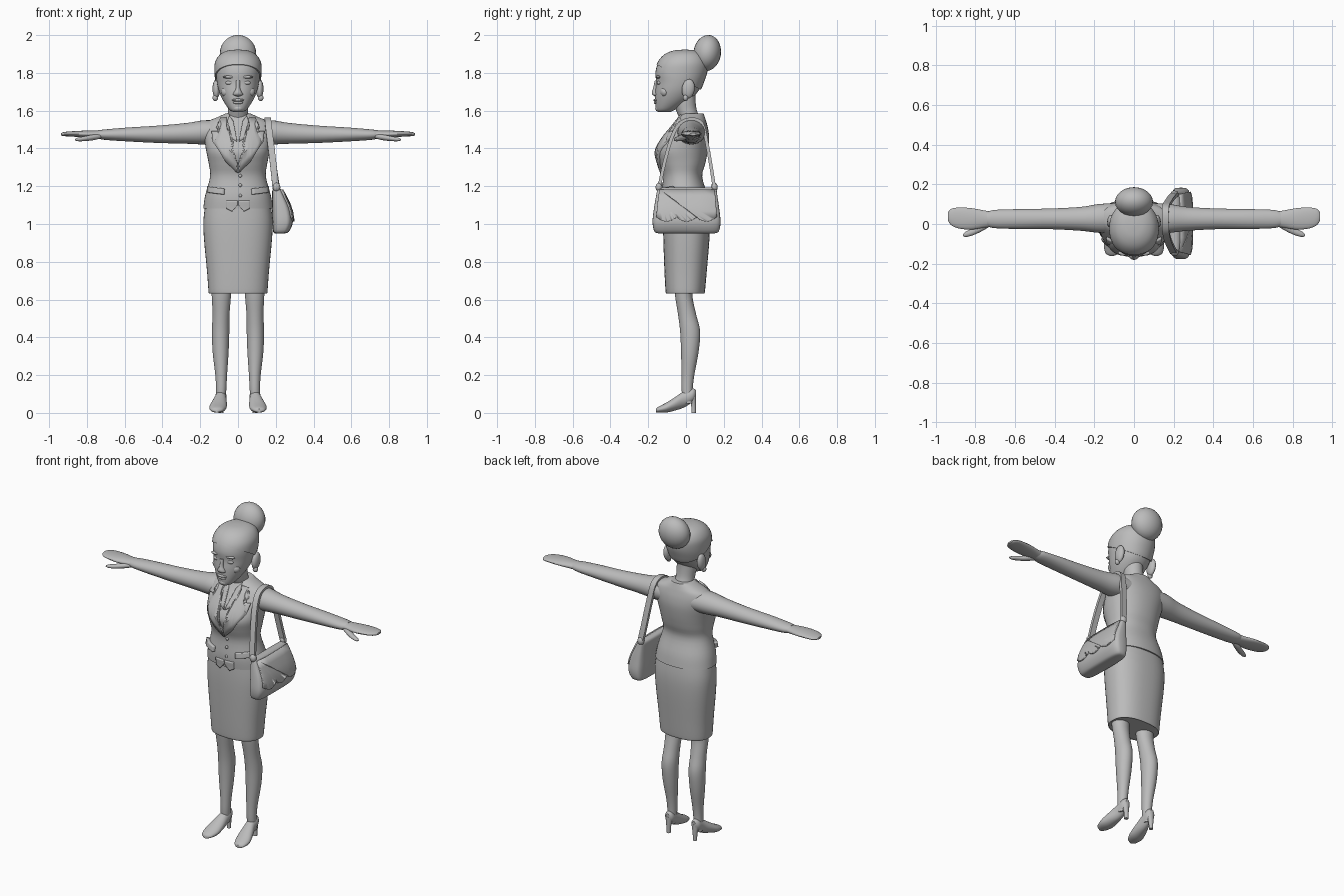
import bpy, bmesh, math
from mathutils import Vector, Matrix
from mathutils.bvhtree import BVHTree

GREY = bpy.data.materials.new("plain_grey")
GREY.diffuse_color = (0.5, 0.5, 0.5, 1)


def finish(name, bm, angle=40):
    bmesh.ops.recalc_face_normals(bm, faces=bm.faces[:])
    me = bpy.data.meshes.new(name)
    bm.to_mesh(me)
    bm.free()
    me.shade_smooth()
    me.set_sharp_from_angle(angle=math.radians(angle))
    me.materials.append(GREY)
    ob = bpy.data.objects.new(name, me)
    bpy.context.collection.objects.link(ob)
    return ob


def spline(rows, steps):
    """Smooth in-between rows through the given ones."""
    out = []
    for i in range(len(rows) - 1):
        a, b, c, d = (rows[max(0, min(len(rows) - 1, i + k))] for k in (-1, 0, 1, 2))
        for s in range(steps):
            t = s / steps
            out.append([0.5 * (2*q + (r-p)*t + (2*p-5*q+4*r-w)*t*t + (3*q-p-3*r+w)*t**3)
                        for p, q, r, w in zip(a, b, c, d)])
    return out + [list(rows[-1])]


def loft(name, axis, rows, n=28, power=2.0, steps=4, sx=1, trim=None):
    """Rows are (position on axis, centre u, centre v, radius u, radius v)."""
    bm = bmesh.new()
    rings = []
    for p, cu, cv, ru, rv in spline(rows, steps):
        ring = []
        for k in range(n):
            a = 2 * math.pi * k / n
            c, s = math.cos(a), math.sin(a)
            u = cu + max(ru, .002) * math.copysign(abs(c) ** (2 / power), c)
            v = cv + max(rv, .002) * math.copysign(abs(s) ** (2 / power), s)
            x, y, z = {'X': (p, u, v), 'Y': (u, p, v), 'Z': (u, v, p)}[axis]
            ring.append(bm.verts.new((x * sx, y, z)))
        rings.append(ring)
    for a, b in zip(rings, rings[1:]):
        for k in range(n):
            bm.faces.new((a[k], a[(k+1) % n], b[(k+1) % n], b[k]))
    bm.faces.new(rings[0])
    bm.faces.new(rings[-1])
    if trim:
        bmesh.ops.bisect_plane(bm, geom=bm.verts[:] + bm.edges[:] + bm.faces[:],
                               plane_co=trim[0], plane_no=trim[1], clear_inner=True)
        bmesh.ops.holes_fill(bm, edges=[e for e in bm.edges if e.is_boundary])
    return finish(name, bm)


def ball(name, centre, radii, tilt=0):
    bm = bmesh.new()
    m = Matrix.Translation(centre) @ Matrix.Rotation(tilt, 4, 'X') @ Matrix.Diagonal((*radii, 1))
    bmesh.ops.create_uvsphere(bm, u_segments=24, v_segments=14, radius=1, matrix=m)
    return finish(name, bm)


def plate(name, target, pts, thick=.018, side='front', cuts=5):
    """Flat outline laid onto the target's surface and thickened."""
    src = bmesh.new()
    src.from_mesh(target.data)
    tree = BVHTree.FromBMesh(src)
    bm = bmesh.new()
    bm.faces.new([bm.verts.new((u, -1, v) if side == 'front' else (1, u, v)) for u, v in pts])
    bmesh.ops.triangulate(bm, faces=bm.faces[:])
    bmesh.ops.subdivide_edges(bm, edges=bm.edges[:], cuts=cuts, use_grid_fill=True)
    d = Vector((0, 1, 0)) if side == 'front' else Vector((-1, 0, 0))
    for v in bm.verts:
        hit = tree.ray_cast(v.co, d)[0]
        if hit is None:
            near = tree.find_nearest(v.co + d * .87)[0]
            hit = Vector((v.co.x, near.y, v.co.z)) if side == 'front' else Vector((near.x, v.co.y, v.co.z))
        v.co = hit
    src.free()
    ob = finish(name, bm)
    mod = ob.modifiers.new("thickness", 'SOLIDIFY')
    mod.thickness, mod.offset = thick, 0
    return ob


# Head, hair and bun
head_rows = [(1.592, 0, -.115, .022, .03), (1.605, 0, -.108, .045, .05), (1.65, 0, -.075, .077, .088),
             (1.70, 0, -.05, .1, .113), (1.75, 0, -.036, .112, .122), (1.80, 0, -.03, .117, .132),
             (1.85, 0, -.022, .114, .126), (1.89, 0, -.015, .09, .1), (1.912, 0, -.01, .05, .058),
             (1.918, 0, -.01, .004, .004)]
head = loft("head", 'Z', head_rows, n=36, power=2.1)
hair_rows = [(z + .005, x, y + .004, rx + .008, ry + .007) for z, x, y, rx, ry in head_rows]
loft("hair", 'Z', hair_rows, n=36, power=2.1, trim=((0, 0, 1.755), (0, .5, .86)))
ball("hair_bun", (0, .112, 1.905), (.096, .073, .096), -.15)
loft("neck", 'Z', [(1.50, 0, .035, .075, .06), (1.55, 0, .025, .058, .056), (1.60, 0, .003, .054, .055),
                   (1.66, 0, -.01, .056, .06), (1.72, 0, -.01, .05, .06)])

# Face
loft("nose", 'Z', [(1.676, 0, -.155, .01, .01), (1.684, 0, -.157, .026, .02), (1.697, 0, -.158, .022, .023),
                   (1.72, 0, -.156, .012, .018), (1.76, 0, -.155, .011, .01)], n=16)
ball("upper_lip", (0, -.158, 1.656), (.033, .015, .008))
ball("lower_lip", (0, -.155, 1.643), (.028, .015, .009))
ball("chin", (0, -.138, 1.612), (.03, .025, .02))
for s, tag in ((1, "left"), (-1, "right")):
    ball(tag + "_eye", (s * .043, -.142, 1.747), (.024, .012, .011))
    ball(tag + "_brow", (s * .046, -.146, 1.778), (.034, .014, .008))
    ball(tag + "_cheek", (s * .06, -.112, 1.70), (.03, .025, .028))
    ball(tag + "_ear", (s * .115, .012, 1.715), (.02, .034, .052), -.15)
    ball(tag + "_earring", (s * .12, -.002, 1.668), (.015, .014, .017))

# Jacket and skirt
jacket = loft("jacket", 'Z', [
    (1.082, 0, 0, .184, .127), (1.15, 0, -.008, .174, .123), (1.25, 0, -.018, .148, .104),
    (1.32, 0, -.02, .155, .122), (1.385, 0, -.02, .168, .135), (1.45, 0, 0, .178, .122),
    (1.50, 0, .018, .182, .1), (1.54, 0, .028, .165, .08), (1.565, 0, .032, .11, .068),
    (1.585, 0, .035, .066, .058)], n=44, power=2.2)
loft("skirt", 'Z', [(.635, 0, -.004, .152, .1), (.642, 0, -.004, .156, .104), (.75, 0, -.002, .164, .112),
                    (.92, 0, .002, .18, .122), (1.02, 0, .002, .183, .123), (1.11, 0, -.002, .172, .116)],
     n=44, power=2.4)
lapel = [(.06, 1.56), (.092, 1.555), (.11, 1.505), (.092, 1.485), (.135, 1.485), (.128, 1.43),
         (.065, 1.335), (.003, 1.272), (.003, 1.325), (.035, 1.43)]
collar = [(.004, 1.435), (.03, 1.45), (.056, 1.54), (.045, 1.575), (.025, 1.54)]
pocket = [(.07, 1.185), (.15, 1.195), (.152, 1.165), (.072, 1.155)]
tail = [(.003, 1.125), (.003, 1.1), (.032, 1.066), (.06, 1.082), (.06, 1.125)]
for s, tag in ((1, "left"), (-1, "right")):
    for part, pts, t in (("lapel", lapel, .024), ("shirt_collar", collar, .016),
                         ("pocket_flap", pocket, .036), ("jacket_tail", tail, .012)):
        plate(f"{tag}_{part}", jacket, [(s * x, z) for x, z in pts], t)
for i, z in enumerate((1.15, 1.205, 1.255)):
    ball(f"button_{i + 1}", (.012, -.127 if z < 1.23 else -.122, z), (.009, .008, .009))

# Arms, hands, legs and shoes
for s, tag in ((1, "left"), (-1, "right")):
    loft(tag + "_arm", 'X', [
        (.10, .03, 1.485, .075, .062), (.18, .028, 1.485, .072, .064), (.27, .026, 1.48, .06, .055),
        (.42, .026, 1.475, .052, .046), (.58, .025, 1.474, .05, .037), (.70, .025, 1.473, .046, .028),
        (.74, .025, 1.474, .036, .022)], sx=s)
    loft(tag + "_hand", 'X', [
        (.71, .025, 1.473, .036, .022), (.76, .025, 1.474, .044, .02), (.82, .026, 1.476, .054, .018),
        (.88, .03, 1.477, .053, .014), (.92, .035, 1.476, .042, .011), (.938, .038, 1.475, .02, .006)], sx=s)
    loft(tag + "_thumb", 'X', [
        (.725, .0, 1.465, .012, .012), (.77, -.018, 1.458, .02, .015), (.81, -.038, 1.452, .018, .013),
        (.845, -.051, 1.448, .014, .01), (.862, -.056, 1.447, .005, .004)], n=16, sx=s)
    loft(tag + "_leg", 'Z', [
        (.05, .092, .01, .024, .026), (.12, .089, .006, .027, .029), (.2, .089, .01, .031, .034),
        (.32, .092, .02, .042, .046), (.43, .092, .022, .046, .053), (.52, .09, .006, .045, .048),
        (.62, .088, -.012, .051, .046), (.70, .088, -.01, .058, .055)], sx=s)
    loft(tag + "_shoe", 'Y', [
        (-.16, .112, .012, .012, .009), (-.147, .111, .017, .032, .015), (-.105, .107, .028, .045, .026),
        (-.06, .1, .047, .041, .035), (-.01, .092, .072, .031, .043), (.035, .09, .094, .027, .036),
        (.052, .09, .1, .012, .02)], sx=s)
    loft(tag + "_heel", 'Z', [(0, .09, .04, .012, .012), (.04, .09, .04, .014, .013),
                              (.1, .09, .034, .024, .02)], n=14, sx=s)

# Handbag with scalloped flap and shoulder strap
bag = loft("handbag", 'Z', [
    (.95, .222, .003, .025, .145), (.96, .228, .003, .042, .17), (1.01, .236, .003, .054, .18),
    (1.08, .23, .003, .05, .173), (1.15, .214, .004, .034, .162), (1.182, .207, .005, .024, .156),
    (1.192, .205, .005, .01, .148)], n=44, power=4)
scallop = [(-.155 + .316 * i / 24, 1.035 - .022 * abs(math.sin(math.pi * i / 8))) for i in range(25)]
plate("handbag_flap", bag, [(-.14, 1.18), *scallop, (.15, 1.18)], .016, 'right', 3)
ball("handbag_clasp", (.285, .003, 1.035), (.01, .022, .014))
for y in (-.143, .15):
    ball("strap_ring", (.204, y, 1.195), (.02, .018, .024))
path = [(.2, -.143, 1.19), (.186, -.115, 1.32), (.17, -.078, 1.45), (.16, -.035, 1.53), (.158, .03, 1.555),
        (.16, .085, 1.53), (.174, .112, 1.42), (.19, .135, 1.29), (.205, .15, 1.19)]
bm = bmesh.new()
rings = []
pts = [Vector(p) for p in spline(path, 4)]
for i, p in enumerate(pts):
    along = (pts[min(i + 1, len(pts) - 1)] - pts[max(i - 1, 0)]).normalized()
    wide = (Vector((1, 0, 0)) - along * along.x).normalized()
    deep = along.cross(wide)
    rings.append([bm.verts.new(p + wide * a * .017 + deep * b * .009)
                  for a, b in ((-1, -1), (1, -1), (1, 1), (-1, 1))])
for a, b in zip(rings, rings[1:]):
    for k in range(4):
        bm.faces.new((a[k], a[(k+1) % 4], b[(k+1) % 4], b[k]))
bm.faces.new(rings[0])
bm.faces.new(rings[-1])
finish("shoulder_strap", bm)
